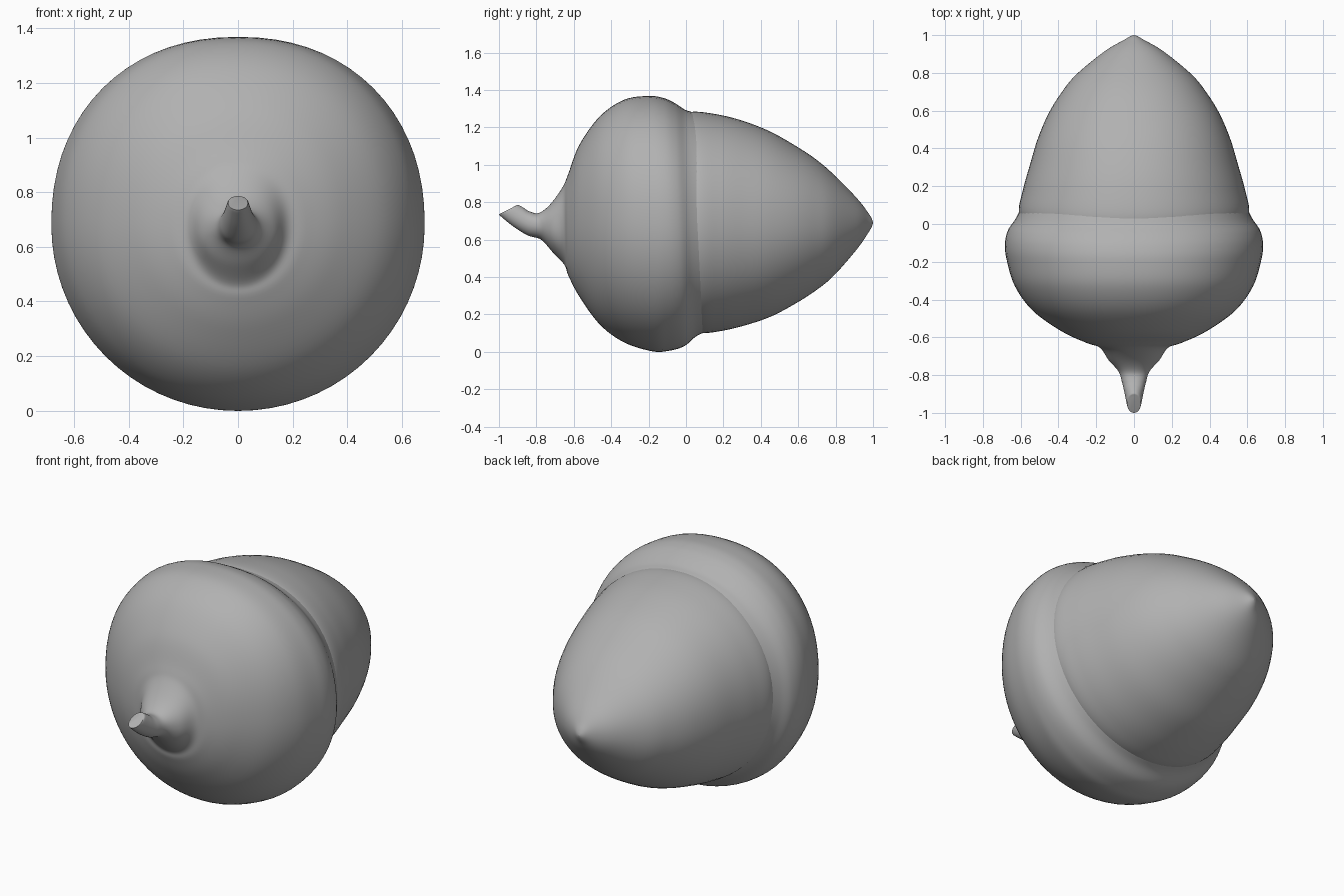
import bpy, bmesh, math

if "Cube" in bpy.data.objects:
    bpy.data.objects.remove(bpy.data.objects["Cube"])

SIDES = 72
grey = bpy.data.materials.new("dark_grey")
grey.diffuse_color = (0.44, 0.44, 0.44, 1)
grey.use_nodes = True
grey.node_tree.nodes["Principled BSDF"].inputs["Base Color"].default_value = grey.diffuse_color


def smooth_path(rows, steps):
    """Catmull-Rom through the section rows."""
    out = []
    for i in range(len(rows) - 1):
        a, b = rows[max(i - 1, 0)], rows[i]
        c, d = rows[i + 1], rows[min(i + 2, len(rows) - 1)]
        for s in range(steps):
            t = s / steps
            out.append([0.5 * (2 * q + (r - p) * t + (2 * p - 5 * q + 4 * r - u) * t * t
                               + (3 * q - p - 3 * r + u) * t ** 3)
                        for p, q, r, u in zip(a, b, c, d)])
    return out + [list(rows[-1])]


def loft(name, rows, upper, lower, steps=6):
    """Skin sections given as top y, top z, bottom y, bottom z, half width.
    upper and lower are the superellipse powers of the two halves."""
    bm = bmesh.new()
    rings = []
    for ty, tz, by, bz, w in smooth_path(rows, steps):
        ring = []
        for k in range(SIDES):
            a = 2 * math.pi * k / SIDES
            c, s = math.cos(a), math.sin(a)
            power = upper if s > 0 else lower
            x = math.copysign(abs(c) ** (2 / power), c) * w
            h = math.copysign(abs(s) ** (2 / power), s)
            ring.append(bm.verts.new((x, (ty + by) / 2 + h * (ty - by) / 2,
                                      (tz + bz) / 2 + h * (tz - bz) / 2)))
        rings.append(ring)
    for r0, r1 in zip(rings, rings[1:]):
        for k in range(SIDES):
            n = (k + 1) % SIDES
            bm.faces.new((r0[k], r0[n], r1[n], r1[k]))
    bm.faces.new(rings[0])
    bm.faces.new(rings[-1])
    bmesh.ops.remove_doubles(bm, verts=bm.verts, dist=0.0002)
    bmesh.ops.recalc_face_normals(bm, faces=bm.faces)
    mesh = bpy.data.meshes.new(name)
    bm.to_mesh(mesh)
    bm.free()
    mesh.materials.append(grey)
    obj = bpy.data.objects.new(name, mesh)
    bpy.context.collection.objects.link(obj)
    bpy.ops.object.select_all(action='DESELECT')
    obj.select_set(True)
    bpy.context.view_layer.objects.active = obj
    bpy.ops.object.shade_smooth_by_angle(angle=math.radians(40))


# Cap with stem: slanted stem end, collar, swelling bowl, rim flowing onto the nut
loft("cap_and_stem", [
    (-.907, .783, -1.0, .735, .036),
    (-.895, .785, -.985, .72, .04),
    (-.868, .77, -.92, .668, .05),
    (-.835, .75, -.845, .622, .063),
    (-.785, .743, -.775, .60, .082),
    (-.725, .79, -.715, .535, .135),
    (-.66, .88, -.65, .465, .18),
    (-.63, .95, -.63, .41, .25),
    (-.57, 1.107, -.57, .295, .38),
    (-.46, 1.26, -.46, .145, .535),
    (-.33, 1.348, -.33, .05, .63),
    (-.20, 1.368, -.18, .003, .674),
    (-.12, 1.357, -.09, .006, .683),
    (-.06, 1.33, -.01, .03, .668),
    (-.01, 1.297, .05, .08, .632),
    (.025, 1.284, .095, .103, .61),
    (.07, 1.27, .14, .125, .59),
], 2.18, 2.02)

# Nut: rounded body drawn to a point
loft("nut", [
    (-.06, 1.26, -.03, .12, .57),
    (.04, 1.284, .08, .10, .61),
    (.18, 1.267, .19, .112, .587),
    (.31, 1.233, .31, .14, .552),
    (.45, 1.178, .45, .187, .51),
    (.58, 1.105, .58, .255, .455),
    (.69, 1.033, .69, .325, .388),
    (.79, .948, .79, .407, .307),
    (.915, .82, .915, .55, .155),
    (.975, .742, .975, .637, .052),
    (.994, .71, .994, .67, .02),
    (1.0, .69, 1.0, .69, 0),
], 2.1, 2.02)
